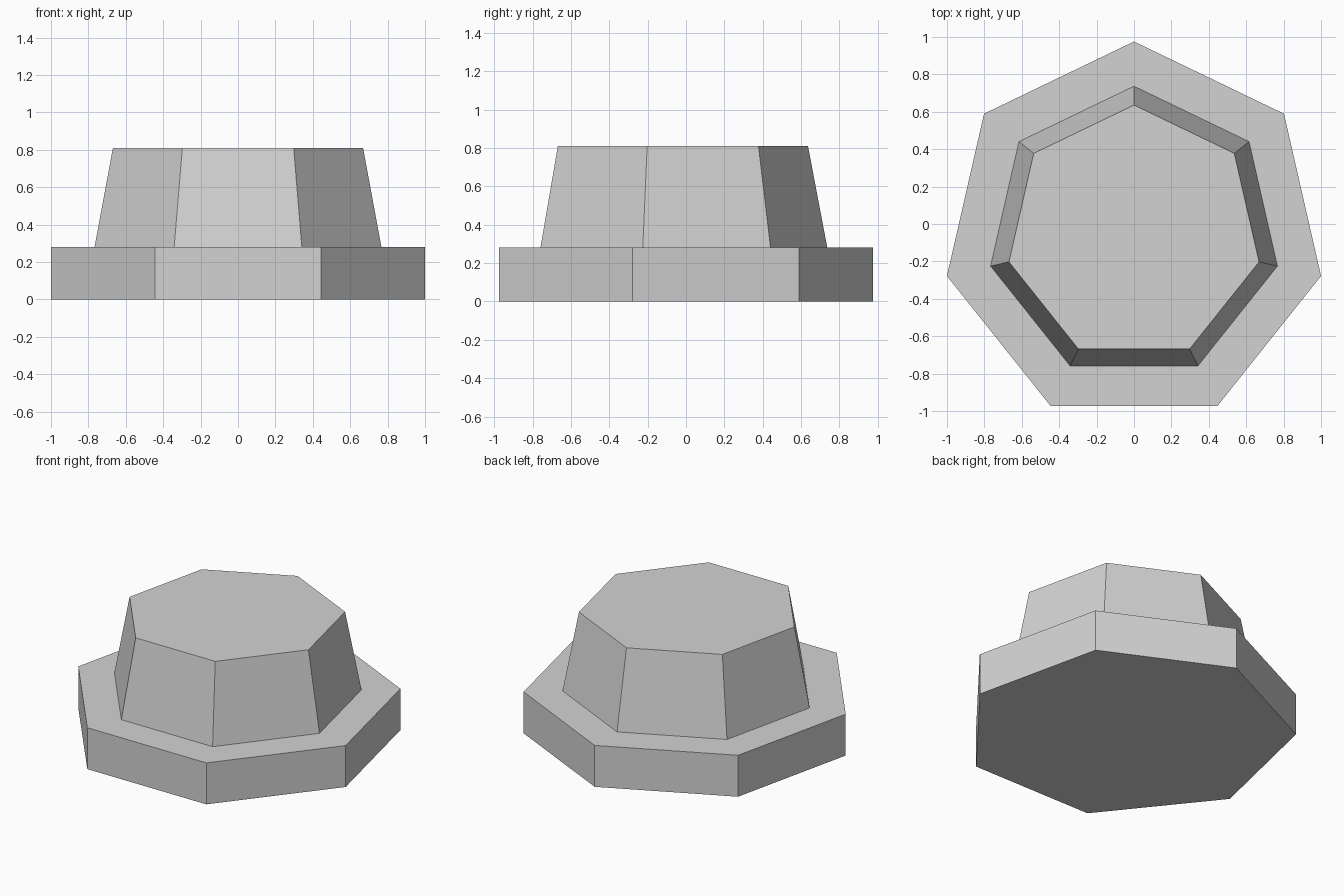
import bpy
import math

SIDES = 7
CENTRE_Y = -0.05

cube = bpy.data.objects.get("Cube")
if cube:
    bpy.data.objects.remove(cube, do_unlink=True)

# Single plain material
grey = bpy.data.materials.new("light_grey")
grey.use_nodes = True
colour = (0.65, 0.65, 0.65, 1.0)
grey.diffuse_color = colour
grey.node_tree.nodes["Principled BSDF"].inputs["Base Color"].default_value = colour


def ring(radius, z):
    """Heptagon with one corner pointing to the back."""
    angles = [math.pi / 2 + math.tau * i / SIDES for i in range(SIDES)]
    return [(radius * math.cos(a), CENTRE_Y + radius * math.sin(a), z) for a in angles]


# Stepped solid: (radius, height) of each ring from the bottom up
profile = [(1.0257, 0.0), (1.0257, 0.28), (0.7867, 0.28), (0.686, 0.81)]
verts = [v for radius, z in profile for v in ring(radius, z)]

# Bottom cap, top cap and the bands between rings
last = (len(profile) - 1) * SIDES
faces = [tuple(reversed(range(SIDES))), tuple(range(last, last + SIDES))]
for level in range(len(profile) - 1):
    low, high = level * SIDES, (level + 1) * SIDES
    for i in range(SIDES):
        j = (i + 1) % SIDES
        faces.append((low + i, low + j, high + j, high + i))

mesh = bpy.data.meshes.new("stepped_knob")
mesh.from_pydata(verts, [], faces)
mesh.materials.append(grey)
knob = bpy.data.objects.new("stepped_knob", mesh)
bpy.context.collection.objects.link(knob)
